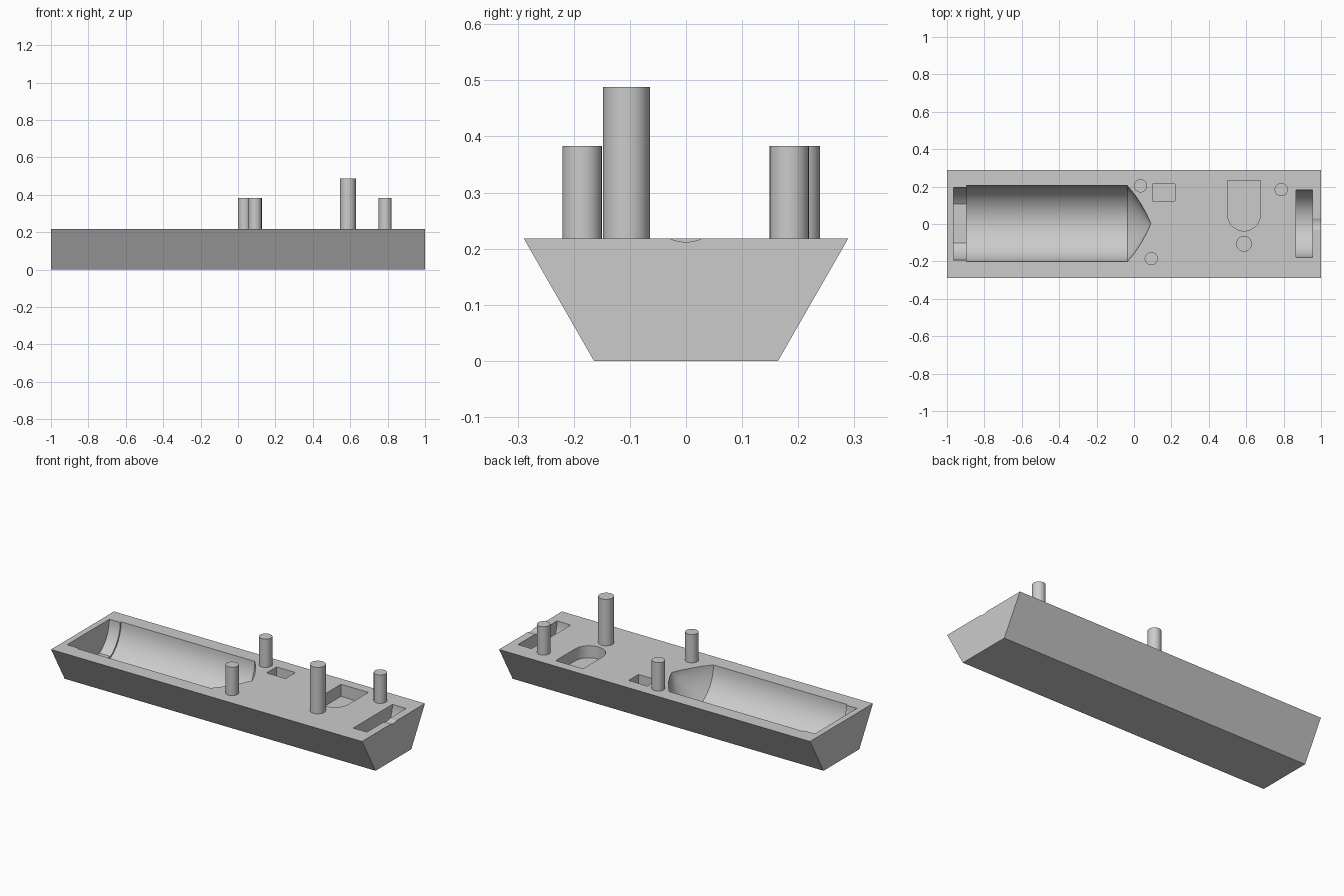
import bpy, bmesh, math

cube = bpy.data.objects.get("Cube")
if cube:
    bpy.data.objects.remove(cube, do_unlink=True)

TOP = 0.218
POCKET_FLOOR = TOP - 0.07
grey = bpy.data.materials.new("plain grey")
grey.use_nodes = True
grey.diffuse_color = (0.6, 0.6, 0.6, 1)
grey.node_tree.nodes["Principled BSDF"].inputs["Base Color"].default_value = grey.diffuse_color


def finish(name, bm):
    bmesh.ops.recalc_face_normals(bm, faces=bm.faces)
    mesh = bpy.data.meshes.new(name)
    bm.to_mesh(mesh)
    bm.free()
    mesh.materials.append(grey)
    obj = bpy.data.objects.new(name, mesh)
    bpy.context.collection.objects.link(obj)
    return obj


def prism(name, points, offset):
    """Extrude a closed outline along an offset."""
    bm = bmesh.new()
    face = bm.faces.new([bm.verts.new(p) for p in points])
    side = bmesh.ops.extrude_face_region(bm, geom=[face])["geom"]
    bmesh.ops.translate(bm, vec=offset, verts=[v for v in side if isinstance(v, bmesh.types.BMVert)])
    return finish(name, bm)


def lathe_x(name, profile, z=TOP, y=0.002, steps=64):
    """Revolve (x, radius) points around an axis parallel to x."""
    bm = bmesh.new()
    rings = []
    for x, r in profile:
        angles = [math.tau * i / steps for i in range(steps)]
        rings.append([bm.verts.new((x, y + r * math.cos(a), z + r * math.sin(a))) for a in angles])
    for a, b in zip(rings, rings[1:]):
        for i in range(steps):
            j = (i + 1) % steps
            bm.faces.new((a[i], a[j], b[j], b[i]))
    bm.faces.new(rings[0])
    bm.faces.new(rings[-1])
    return finish(name, bm)


def box_outline(x0, x1, y0, y1, z):
    return [(x0, y0, z), (x1, y0, z), (x1, y1, z), (x0, y1, z)]


def smooth(obj):
    bpy.ops.object.select_all(action="DESELECT")
    obj.select_set(True)
    bpy.context.view_layer.objects.active = obj
    bpy.ops.object.shade_smooth_by_angle(angle=math.radians(25))


# Tapered block
body = prism("base_block",
             [(-1, -0.164, 0), (-1, 0.164, 0), (-1, 0.289, TOP), (-1, -0.289, TOP)], (2, 0, 0))

# Long round trough with a pointed nose
cutters = [lathe_x("trough_cutter", [(-0.895, 0.203), (-0.036, 0.203), (0.003, 0.156),
                                     (0.037, 0.105), (0.066, 0.053), (0.09, 0.001)])]

# Flat-bottomed recess behind the trough
arc = [math.pi + math.radians(57.4) * i / 12 for i in range(13)]
half = [(0.194 * math.cos(a), TOP + 0.194 * math.sin(a)) for a in arc]
outline = half + [(-y, z) for y, z in reversed(half)] + [(0.194, 0.4), (-0.194, 0.4)]
cutters.append(prism("end_recess_cutter", [(-0.965, y + 0.002, z) for y, z in outline], (0.08, 0, 0)))

# Round-bottomed cross slot and the shallow notch leading out of it
cutters.append(lathe_x("slot_cutter", [(0.866, 0.18), (0.954, 0.18)]))
cutters.append(lathe_x("notch_cutter", [(0.94, 0.07), (1.1, 0.07)], z=TOP + 0.064, y=0))

# Rectangular pocket and arched pocket
cutters.append(prism("small_pocket_cutter", box_outline(0.098, 0.22, 0.123, 0.214, POCKET_FLOOR), (0, 0, 0.2)))
arch = [(0.588 + 0.088 * math.cos(math.pi + math.pi * i / 24),
         0.051 + 0.088 * math.sin(math.pi + math.pi * i / 24), POCKET_FLOOR) for i in range(25)]
arch += [(0.676, 0.232, POCKET_FLOOR), (0.5, 0.232, POCKET_FLOOR)]
cutters.append(prism("arched_pocket_cutter", arch, (0, 0, 0.2)))

bpy.context.view_layer.objects.active = body
for cutter in cutters:
    mod = body.modifiers.new(cutter.name, "BOOLEAN")
    mod.operation = "DIFFERENCE"
    mod.solver = "EXACT"
    mod.object = cutter
    bpy.ops.object.modifier_apply(modifier=mod.name)
for cutter in cutters:
    bpy.data.objects.remove(cutter, do_unlink=True)
smooth(body)

# Upright pegs
pegs = {"back_peg": (0.035, 0.204, 0.035, 0.383), "front_peg": (0.092, -0.185, 0.035, 0.383),
        "tall_peg": (0.588, -0.106, 0.042, 0.488), "end_peg": (0.787, 0.184, 0.035, 0.383)}
for name, (x, y, r, top) in pegs.items():
    ring = [(x + r * math.cos(math.tau * i / 32), y + r * math.sin(math.tau * i / 32), TOP - 0.01)
            for i in range(32)]
    smooth(prism(name, ring, (0, 0, top - TOP + 0.01)))
